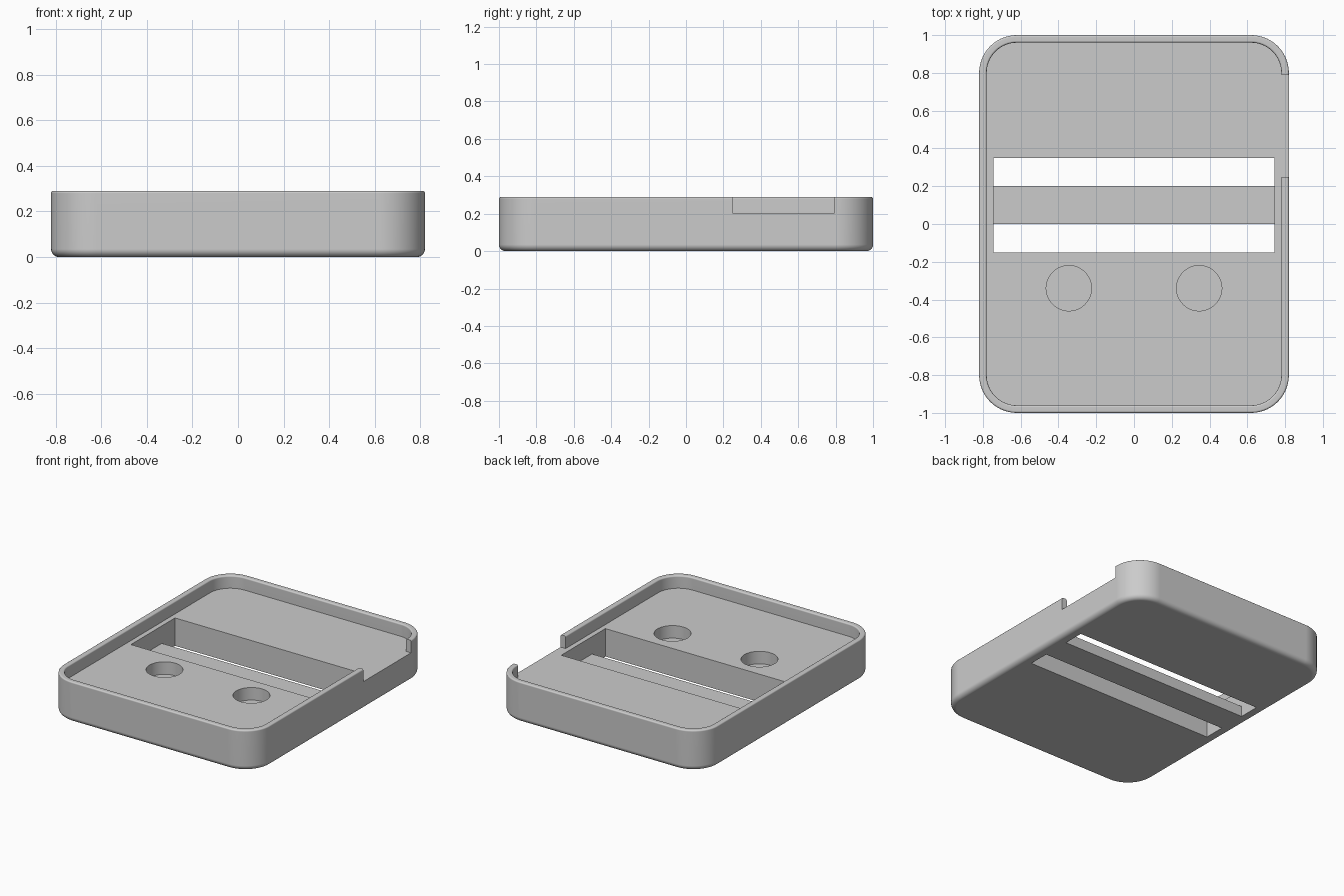
import bpy
import bmesh
import math

if "Cube" in bpy.data.objects:
    bpy.data.objects.remove(bpy.data.objects["Cube"], do_unlink=True)

HALF_X, HALF_Y, HEIGHT = 0.82, 1.0, 0.29
CORNER, WALL, FLOOR = 0.2, 0.04, 0.2
BOTTOM_FILLET, RIM_FILLET = 0.035, 0.01

grey = bpy.data.materials.new("light grey")
grey.use_nodes = True
grey.diffuse_color = (0.6, 0.6, 0.6, 1)
grey.node_tree.nodes["Principled BSDF"].inputs["Base Color"].default_value = (0.6, 0.6, 0.6, 1)


def finish(bm, name):
    bmesh.ops.recalc_face_normals(bm, faces=bm.faces)
    mesh = bpy.data.meshes.new(name)
    bm.to_mesh(mesh)
    bm.free()
    mesh.materials.append(grey)
    obj = bpy.data.objects.new(name, mesh)
    bpy.context.collection.objects.link(obj)
    return obj


def box(name, low, high):
    bm = bmesh.new()
    bmesh.ops.create_cube(bm, size=1)
    for v in bm.verts:
        v.co = [high[i] if v.co[i] > 0 else low[i] for i in range(3)]
    return finish(bm, name)


def cylinder(name, x, y, radius, low, high):
    bm = bmesh.new()
    bmesh.ops.create_cone(bm, cap_ends=True, segments=48, radius1=radius,
                          radius2=radius, depth=high - low)
    bmesh.ops.translate(bm, verts=bm.verts, vec=(x, y, (low + high) / 2))
    return finish(bm, name)


def rounded_ring(bm, inset, z, steps=14):
    """Rounded rectangle, moved inwards from the outer wall."""
    r = CORNER - inset
    ring = []
    for k, (sx, sy) in enumerate(((1, 1), (-1, 1), (-1, -1), (1, -1))):
        for i in range(steps + 1):
            a = math.pi / 2 * (k + i / steps)
            ring.append(bm.verts.new((sx * (HALF_X - CORNER) + r * math.cos(a),
                                      sy * (HALF_Y - CORNER) + r * math.sin(a), z)))
    return ring


def arc(inset, z, radius, start, end, steps):
    """Quarter fillet in the wall's cross-section, as (inset, z) points."""
    angles = [math.radians(start + (end - start) * i / steps) for i in range(steps + 1)]
    return [(inset + radius * math.cos(a), z + radius * math.sin(a)) for a in angles]


# Tray shell: wall cross-section swept around the rounded outline
section = arc(BOTTOM_FILLET, BOTTOM_FILLET, BOTTOM_FILLET, 270, 180, 6)
section += arc(RIM_FILLET, HEIGHT - RIM_FILLET, RIM_FILLET, 180, 90, 4)
section += arc(WALL - RIM_FILLET, HEIGHT - RIM_FILLET, RIM_FILLET, 90, 0, 4)
section.append((WALL, FLOOR))
bm = bmesh.new()
rings = [rounded_ring(bm, inset, z) for inset, z in section]
for lower, upper in zip(rings, rings[1:]):
    for i in range(len(lower)):
        j = (i + 1) % len(lower)
        bm.faces.new((lower[i], lower[j], upper[j], upper[i]))
bm.faces.new(rings[0])
bm.faces.new(rings[-1])
tray = finish(bm, "tray")

# Openings: central pocket, side notch and two round recesses
cutters = [
    box("pocket_cutter", (-0.745, -0.15, -0.1), (0.745, 0.35, 0.4)),
    box("notch_cutter", (0.76, 0.25, FLOOR), (0.9, 0.79, 0.4)),
]
for side in (-1, 1):
    cutters.append(cylinder("recess_cutter", side * 0.345, -0.34, 0.12, 0.11, 0.4))

bpy.ops.object.select_all(action='DESELECT')
tray.select_set(True)
bpy.context.view_layer.objects.active = tray
for cutter in cutters:
    cutter.hide_render = True
    cut = tray.modifiers.new("opening", 'BOOLEAN')
    cut.operation = 'DIFFERENCE'
    cut.solver = 'EXACT'
    cut.object = cutter
    bpy.ops.object.modifier_apply(modifier=cut.name)
    bpy.data.objects.remove(cutter, do_unlink=True)

# Smooth fillets, flat floor
bpy.ops.object.shade_smooth_by_angle(angle=math.radians(30))
weighted = tray.modifiers.new("flat_faces", 'WEIGHTED_NORMAL')
weighted.keep_sharp = True

# Low bar across the pocket, leaving a slot on each side
box("cross_bar", (-0.745, 0, 0), (0.745, 0.2, 0.075))
